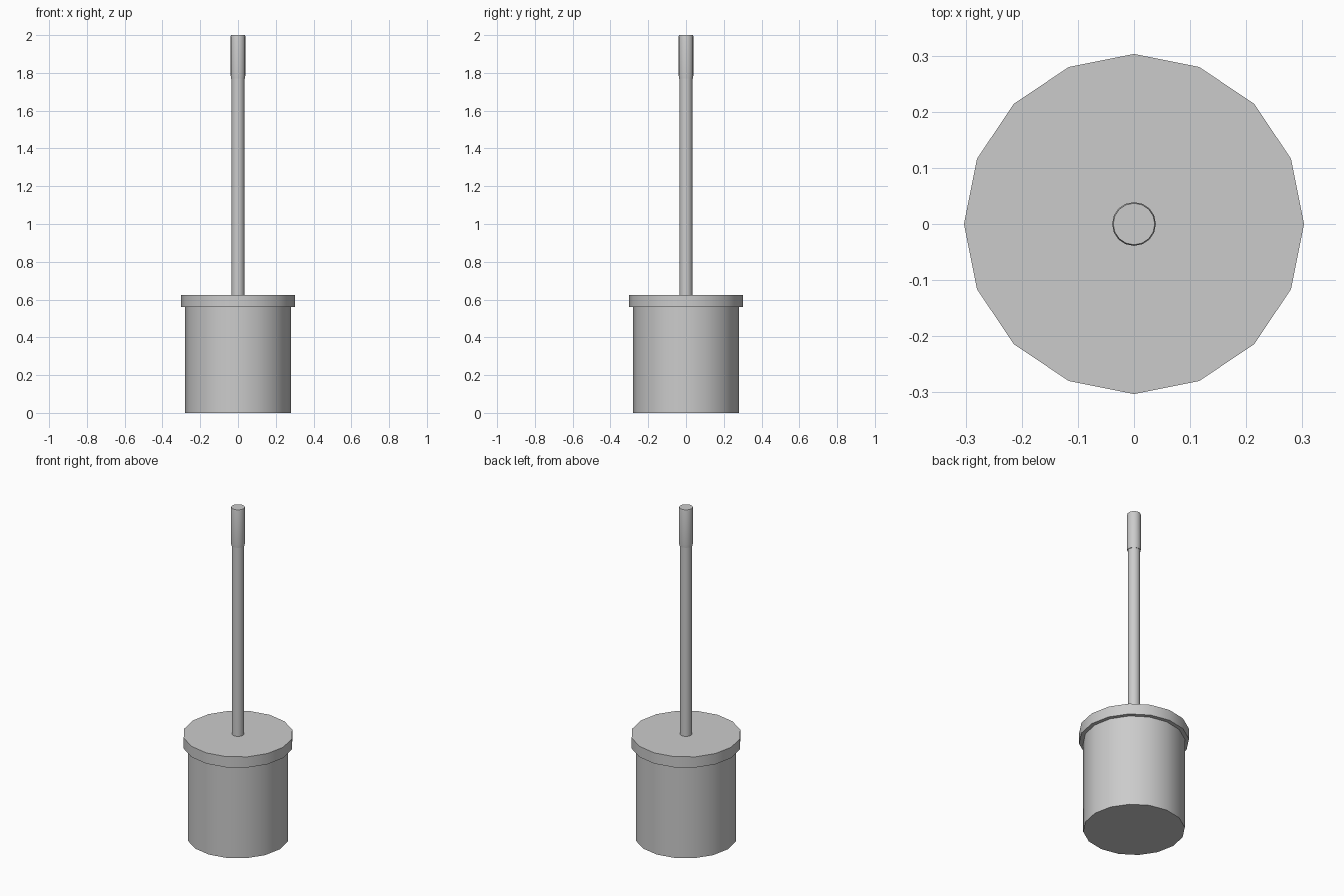
import bpy
import math

cube = bpy.data.objects.get("Cube")
if cube:
    bpy.data.objects.remove(cube, do_unlink=True)

SIDES = 16

gray = bpy.data.materials.new("plain gray")
gray.use_nodes = True
color = (0.6, 0.6, 0.6, 1.0)
gray.diffuse_color = color
gray.node_tree.nodes["Principled BSDF"].inputs["Base Color"].default_value = color


def turned_part(name, profile):
    """Closed solid of revolution from (radius, height) rings, bottom to top."""
    verts, faces = [], []
    for radius, z in profile:
        for i in range(SIDES):
            a = math.tau * i / SIDES
            verts.append((radius * math.cos(a), radius * math.sin(a), z))
    for ring in range(len(profile) - 1):
        low = ring * SIDES
        for i in range(SIDES):
            j = (i + 1) % SIDES
            faces.append((low + i, low + j, low + SIDES + j, low + SIDES + i))
    faces.append(tuple(reversed(range(SIDES))))
    faces.append(tuple(range(len(verts) - SIDES, len(verts))))
    mesh = bpy.data.meshes.new(name)
    mesh.from_pydata(verts, [], faces)
    mesh.materials.append(gray)
    obj = bpy.data.objects.new(name, mesh)
    bpy.context.collection.objects.link(obj)
    bpy.ops.object.select_all(action="DESELECT")
    obj.select_set(True)
    bpy.context.view_layer.objects.active = obj
    bpy.ops.object.shade_smooth_by_angle(angle=math.radians(30))
    return obj


# Holder canister and its overhanging lid
turned_part("holder", [(0.28, 0), (0.28, 0.565)])
turned_part("lid", [(0.303, 0.56), (0.303, 0.625)])

# Long handle rod with a thicker grip, slightly chamfered at the top
turned_part("handle_rod", [(0.034, 0.61), (0.034, 1.8)])
turned_part("handle_grip", [(0.037, 1.77), (0.039, 1.79), (0.039, 1.992), (0.037, 2.0)])
